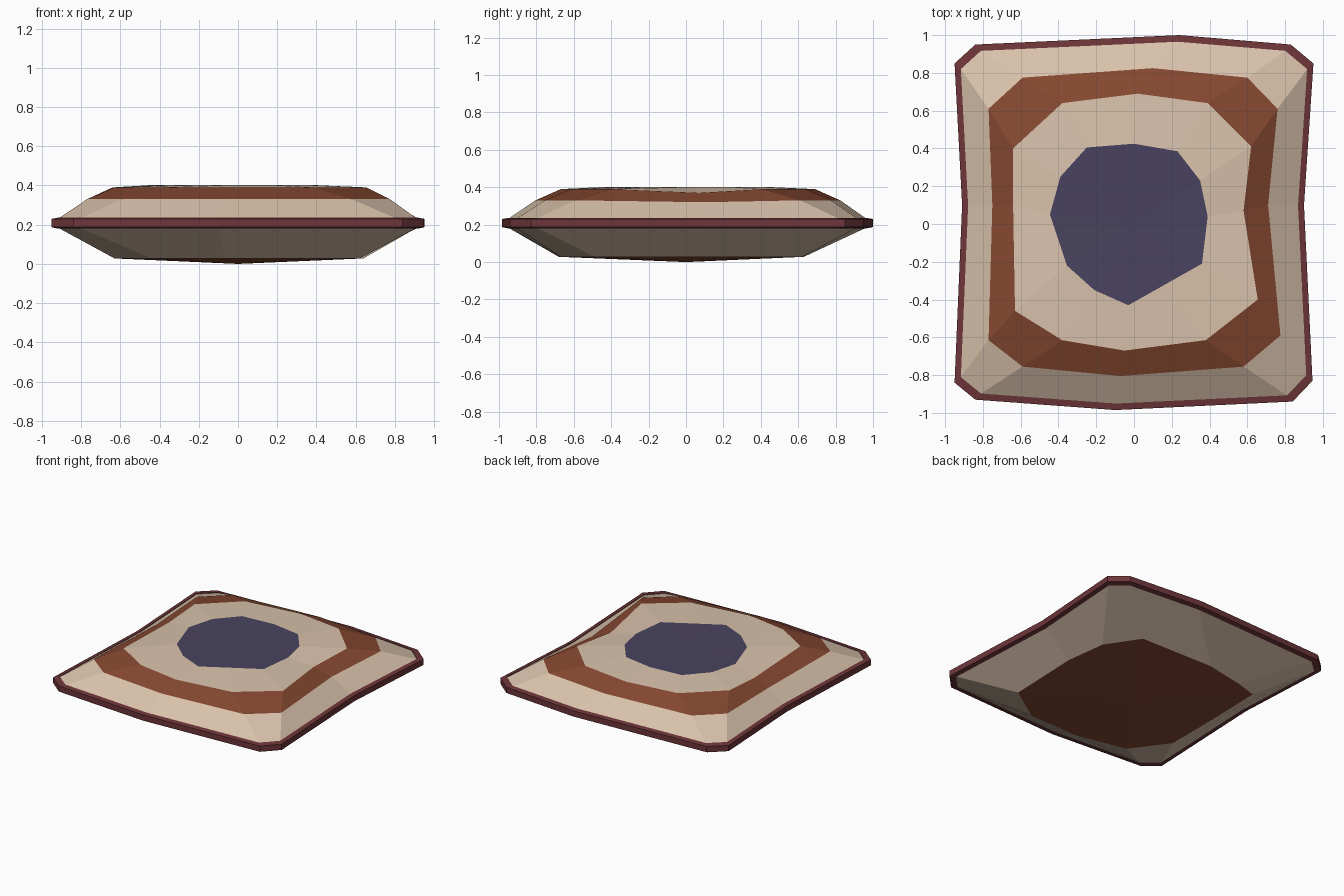
import bpy

if "Cube" in bpy.data.objects:
    bpy.data.objects.remove(bpy.data.objects["Cube"])

def material(name, rgb):
    m = bpy.data.materials.new(name)
    m.diffuse_color = (*rgb, 1)
    m.use_nodes = True
    m.node_tree.nodes["Principled BSDF"].inputs["Base Color"].default_value = m.diffuse_color
    return m

cream = material("cream fabric", (0.70, 0.54, 0.41))
rust = material("rust brown", (0.235, 0.064, 0.030))
blue = material("dusk blue", (0.066, 0.056, 0.115))
wine = material("wine piping", (0.155, 0.036, 0.041))

# Twelve-sided hand-made rings, clockwise from the back left corner
seam = [(-.95, .85), (-.84, .95), (.24, 1), (.83, .95), (.95, .85), (.90, .1),
        (.945, -.83), (.84, -.94), (-.1, -.985), (-.84, -.93), (-.95, -.84), (-.91, .1)]
band_out = [(-.77, .61), (-.59, .775), (.1, .825), (.60, .775), (.76, .61), (.71, .1),
            (.775, -.59), (.58, -.755), (-.07, -.805), (-.59, -.755), (-.77, -.615), (-.75, .1)]
band_in = [(-.64, .40), (-.38, .64), (.02, .69), (.39, .64), (.62, .41), (.58, .07),
           (.655, -.40), (.38, -.615), (-.05, -.67), (-.38, -.615), (-.63, -.46), (-.64, .1)]
centre = [(-.39, .25), (-.25, .405), (0, .425), (.23, .385), (.35, .23), (.39, .04),
          (.36, -.21), (.165, -.32), (-.03, -.43), (-.21, -.35), (-.355, -.22), (-.445, .05)]
base = [(-.62, .52), (-.45, .57), (-.15, .63), (.44, .62), (.60, .38), (.64, .07),
        (.62, -.49), (.35, -.67), (-.07, -.68), (-.44, -.60), (-.63, -.34), (-.63, .1)]

def ring(points, z, scale=1.0, dip=0.0):
    """Place a ring at height z; dip lowers the two side midpoints."""
    return [(x * scale, y * scale, z - (dip if i in (5, 11) else 0))
            for i, (x, y) in enumerate(points)]

def loft(name, rings, mats, cap=None, closed=False):
    """Join rings with quads, one material per band; cap is a fan centre."""
    n = len(rings[0])
    verts = [v for r in rings for v in r]
    faces, idx = [], []
    slots = list(dict.fromkeys(mats))
    for b in range(len(rings) if closed else len(rings) - 1):
        lo, hi = b * n, ((b + 1) % len(rings)) * n
        for i in range(n):
            j = (i + 1) % n
            faces.append((lo + j, lo + i, hi + i, hi + j))
            idx.append(slots.index(mats[b]))
    if cap:
        verts.append(cap)
        top = (len(rings) - 1) * n
        for i in range(n):
            faces.append((top + (i + 1) % n, top + i, len(verts) - 1))
            idx.append(slots.index(mats[-1]))
    me = bpy.data.meshes.new(name)
    me.from_pydata(verts, [], faces)
    for m in slots:
        me.materials.append(m)
    for p, k in zip(me.polygons, idx):
        p.material_index = k
    ob = bpy.data.objects.new(name, me)
    bpy.context.collection.objects.link(ob)
    return ob

# Upper cover: cream slope, rust band, cream field, blue centre
loft("cushion_top",
     [ring(seam, .23, .967), ring(band_out, .33, dip=.01),
      ring(band_in, .39, dip=.02), ring(centre, .402)],
     [cream, rust, cream, blue], cap=(0, 0, .393))

# Lower cover: cream slope with a rust base panel
under = loft("cushion_underside",
             [ring(seam, .185, .967), ring(base, .028)],
             [cream, rust], cap=(0, 0, 0))
under.data.flip_normals()

# Piping: rectangular strip around the seam
loft("piping",
     [ring(seam, .18, .965), ring(seam, .187), ring(seam, .23), ring(seam, .236, .965)],
     [wine] * 4, closed=True)
